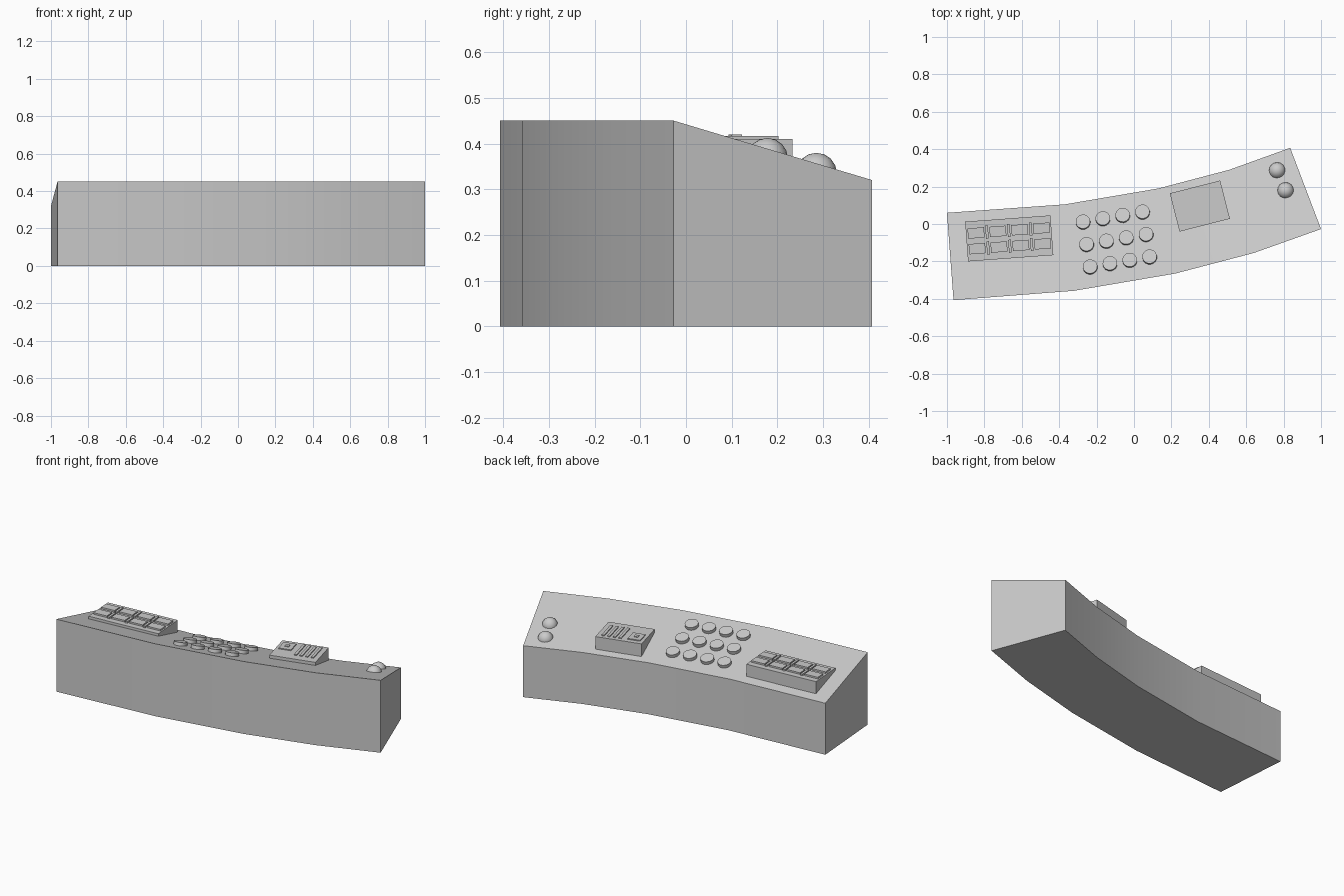
import bpy, bmesh
from math import radians
from mathutils import Matrix, Vector
from mathutils.bvhtree import BVHTree

if "Cube" in bpy.data.objects:
    bpy.data.objects.remove(bpy.data.objects["Cube"])


def finish(bm, name, smooth=False):
    bmesh.ops.recalc_face_normals(bm, faces=bm.faces)
    me = bpy.data.meshes.new(name)
    bm.to_mesh(me)
    bm.free()
    ob = bpy.data.objects.new(name, me)
    bpy.context.collection.objects.link(ob)
    if smooth:
        bpy.ops.object.select_all(action='DESELECT')
        ob.select_set(True)
        bpy.context.view_layer.objects.active = ob
        bpy.ops.object.shade_smooth_by_angle(angle=radians(30))
    return ob


def box(name, frame, x, y, w, d, z0, z1):
    """Box centred at local x, y of a panel frame, from z0 to z1."""
    bm = bmesh.new()
    m = frame @ Matrix.Translation((x, y, (z0 + z1) / 2)) @ Matrix.Diagonal((w, d, z1 - z0, 1))
    bmesh.ops.create_cube(bm, size=1, matrix=m)
    return finish(bm, name)


def panel_frame(x, y, angle):
    return Matrix.Translation((x, y, 0)) @ Matrix.Rotation(radians(angle), 4, 'Z')


# Curved desk body with a top sloping down to the back
front = [(-0.965, -0.407), (-0.32, -0.357), (0.22, -0.265), (0.64, -0.155), (1, -0.027)]
back = [(-1, 0.06), (-0.37, 0.105), (0.13, 0.19), (0.51, 0.29), (0.835, 0.407)]
bm = bmesh.new()
rings = []
for f, b in zip(front, back):
    rings.append([bm.verts.new(p) for p in
                  ((*f, 0), (*f, 0.45), (*b, 0.32), (*b, 0))])
for a, b in zip(rings, rings[1:]):
    for i in range(4):
        j = (i + 1) % 4
        bm.faces.new((a[i], a[j], b[j], b[i]))
bm.faces.new(rings[0])
bm.faces.new(rings[-1])
bmesh.ops.recalc_face_normals(bm, faces=bm.faces)
surface = BVHTree.FromBMesh(bm)
finish(bm, "desk_body", True)


def on_top(x, y):
    loc, normal, _, _ = surface.ray_cast(Vector((x, y, 2)), Vector((0, 0, -1)))
    return loc, normal


# Left keyboard panel: two rows of keys with dividers between
left = panel_frame(-0.667, -0.077, 4.2)
box("left_panel", left, 0, 0, 0.457, 0.213, 0.3, 0.41)
for row in (-0.042, 0.042):
    for i in range(4):
        box("panel_key", left, -0.175 + i * 0.117, row, 0.088, 0.055, 0.405, 0.42)
    for i in range(3):
        box("key_divider", left, -0.1165 + i * 0.117, row, 0.014, 0.07, 0.405, 0.42)

# Right control panel: sliders, a raised pad and a small knob
right = panel_frame(0.352, 0.096, 14.3)
box("right_panel", right, 0, 0, 0.278, 0.211, 0.3, 0.41)
for i in range(4):
    box("slider", right, 0.0 + i * 0.034, 0.012, 0.016, 0.14, 0.405, 0.416)
box("control_pad", right, -0.082, 0.033, 0.075, 0.085, 0.405, 0.416)
box("pad_knob", right, -0.082, 0.033, 0.024, 0.024, 0.41, 0.42)

# Grid of round buttons lying on the slope
for r in range(3):
    for c in range(4):
        loc, n = on_top(-0.272 + c * 0.106 + r * 0.019, 0.008 + c * 0.0178 - r * 0.12)
        m = Matrix.Translation(loc + n * 0.005) @ n.to_track_quat('Z', 'Y').to_matrix().to_4x4()
        bm = bmesh.new()
        bmesh.ops.create_cone(bm, cap_ends=True, segments=16, radius1=0.039, radius2=0.039,
                              depth=0.03, matrix=m)
        finish(bm, "round_button", True)

# Two dome lamps at the right end
for x, y in ((0.766, 0.285), (0.811, 0.178)):
    loc, n = on_top(x, y)
    bm = bmesh.new()
    bmesh.ops.create_uvsphere(bm, u_segments=16, v_segments=8, radius=0.045,
                              matrix=Matrix.Translation(loc - Vector((0, 0, 0.011))))
    finish(bm, "dome_lamp", True)
